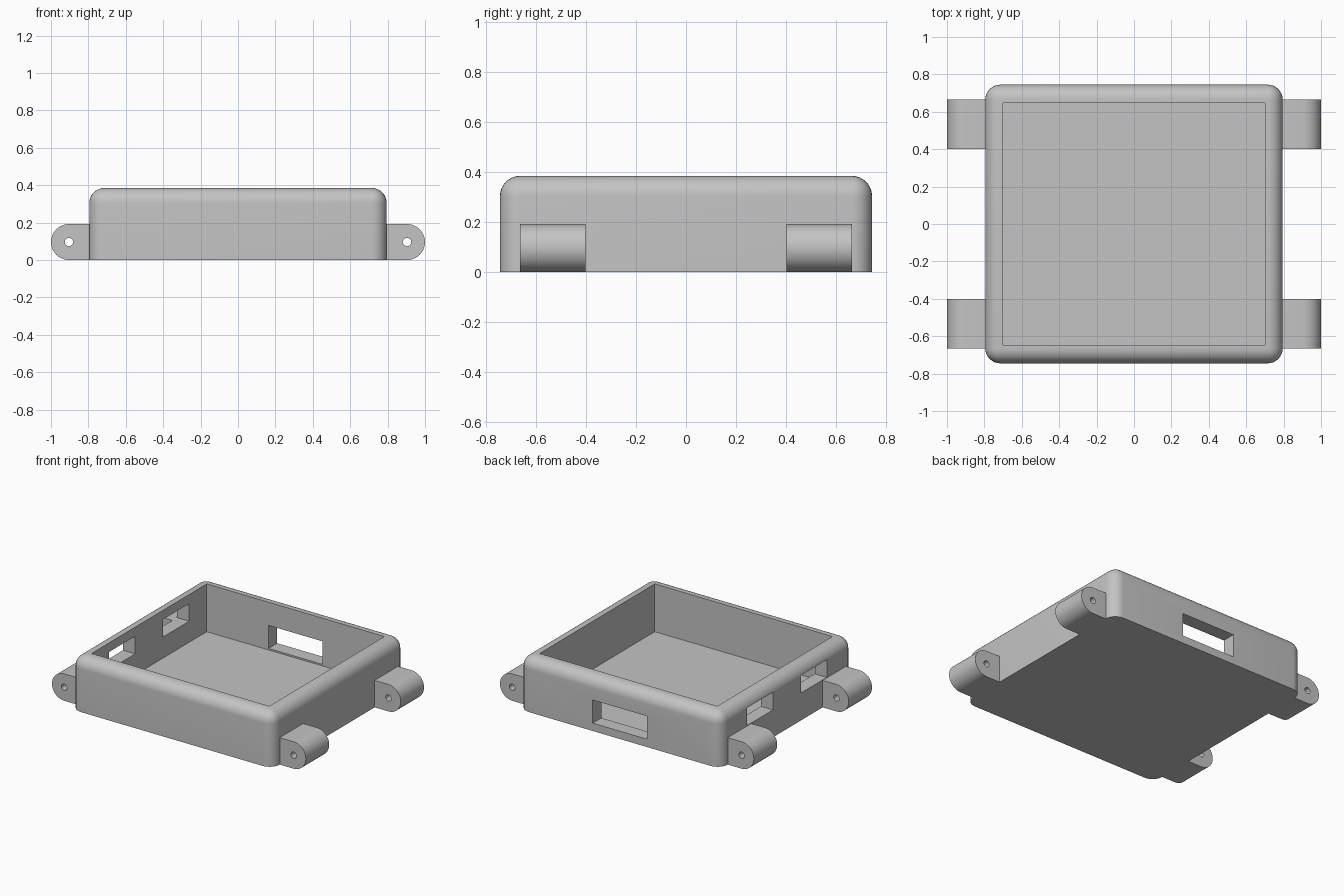
import bpy, bmesh, math
from mathutils import Vector

default = bpy.data.objects.get("Cube")
if default:
    bpy.data.objects.remove(default, do_unlink=True)

grey = bpy.data.materials.new("light_grey_plastic")
grey.use_nodes = True
colour = (0.55, 0.55, 0.55, 1)
grey.diffuse_color = colour
grey.node_tree.nodes["Principled BSDF"].inputs["Base Color"].default_value = colour


def add_object(name, bm):
    bmesh.ops.recalc_face_normals(bm, faces=bm.faces[:])
    mesh = bpy.data.meshes.new(name)
    bm.to_mesh(mesh)
    bm.free()
    mesh.materials.append(grey)
    obj = bpy.data.objects.new(name, mesh)
    bpy.context.collection.objects.link(obj)
    return obj


def box(name, low, high, radius=0):
    """Box between two corners; radius rounds every edge except the bottom ones."""
    bm = bmesh.new()
    bmesh.ops.create_cube(bm, size=1)
    low, high = Vector(low), Vector(high)
    for v in bm.verts:
        v.co = (low + high) / 2 + v.co * (high - low)
    if radius:
        edges = [e for e in bm.edges if max(v.co.z for v in e.verts) > low.z + 0.01]
        bmesh.ops.bevel(bm, geom=edges, offset=radius, segments=8, profile=0.5,
                        affect='EDGES', clamp_overlap=True)
    return add_object(name, bm)


def extrude_y(name, profile, y0, y1):
    """Extrude an (x, z) outline along y."""
    bm = bmesh.new()
    face = bm.faces.new([bm.verts.new((x, y0, z)) for x, z in profile])
    moved = bmesh.ops.extrude_face_region(bm, geom=[face])["geom"]
    bmesh.ops.translate(bm, vec=(0, y1 - y0, 0),
                        verts=[g for g in moved if isinstance(g, bmesh.types.BMVert)])
    return add_object(name, bm)


def select(obj):
    bpy.ops.object.select_all(action='DESELECT')
    obj.select_set(True)
    bpy.context.view_layer.objects.active = obj


def cut(obj, cutter):
    cutter.hide_render = True
    select(obj)
    mod = obj.modifiers.new("cut", 'BOOLEAN')
    mod.operation = 'DIFFERENCE'
    mod.solver = 'EXACT'
    mod.object = cutter
    bpy.ops.object.modifier_apply(modifier=mod.name)
    bpy.data.objects.remove(cutter, do_unlink=True)


def smooth(obj):
    select(obj)
    bpy.ops.object.shade_smooth_by_angle(angle=math.radians(30))


def arc(cx, cz, r, start, end, steps):
    angles = [start + (end - start) * i / steps for i in range(steps + 1)]
    return [(cx + r * math.cos(a), cz + r * math.sin(a)) for a in angles]


# Open tray with rounded corners and rim
tray = box("tray", (-0.795, -0.745, 0), (0.795, 0.745, 0.385), 0.08)
cut(tray, box("cavity_cutter", (-0.7, -0.648, 0.045), (0.7, 0.648, 0.6)))

# Back port and the two ports in the -x wall
cut(tray, box("back_port_cutter", (-0.213, 0.6, 0.056), (0.213, 0.9, 0.22)))
for y0, y1 in ((-0.45, -0.157), (0.157, 0.45)):
    cut(tray, box("side_port_cutter", (-0.9, y0, 0.195), (-0.6, y1, 0.32)))
smooth(tray)

# Four mounting lugs with a pin hole along y
R = 0.096
for x_name, sx in (("right", -1), ("left", 1)):
    for y_name, y0 in (("front", -0.665), ("back", 0.402)):
        y1 = y0 + 0.263
        cx = 1 - R
        outline = [(0.785, 0)] + arc(cx, R, R, -math.pi / 2, math.pi / 2, 24) + [(0.785, 2 * R)]
        lug = extrude_y(f"{y_name}_{x_name}_lug", [(sx * x, z) for x, z in outline], y0, y1)
        hole = arc(sx * cx, R, 0.022, 0, 2 * math.pi, 24)[:-1]
        cut(lug, extrude_y("pin_hole_cutter", hole, y0 - 0.05, y1 + 0.05))
        smooth(lug)
